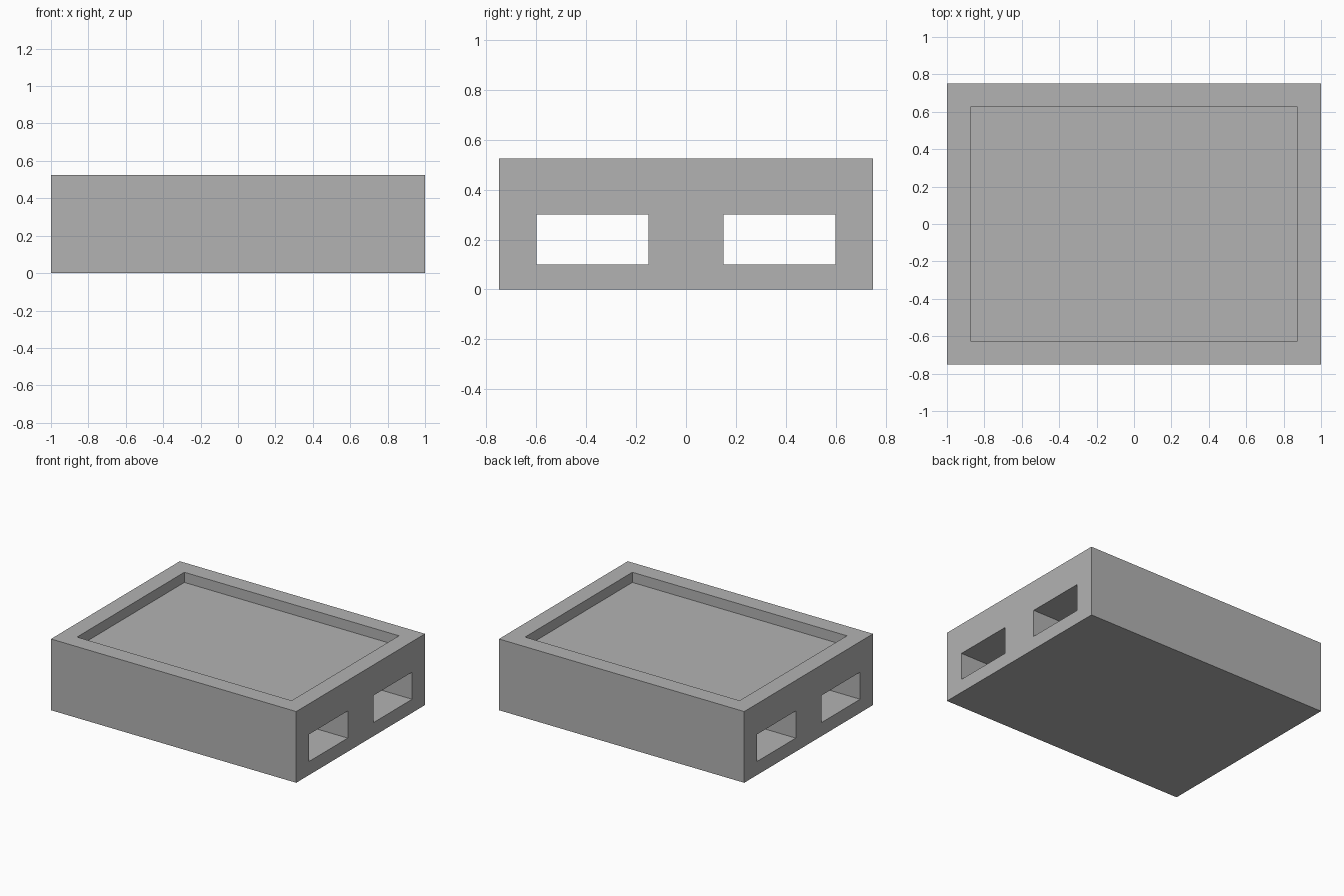
import bpy

default = bpy.data.objects.get("Cube")
if default:
    bpy.data.objects.remove(default, do_unlink=True)

LENGTH, WIDTH, HEIGHT = 2.0, 1.5, 0.525
RIM = 0.125
RECESS_FLOOR = 0.45
TUNNEL_Y, TUNNEL_Z = (0.15, 0.60), (0.10, 0.30)

grey = bpy.data.materials.new("plain_grey")
grey.use_nodes = True
colour = (0.45, 0.45, 0.45, 1)
grey.diffuse_color = colour
grey.node_tree.nodes["Principled BSDF"].inputs["Base Color"].default_value = colour


def box(name, low, high):
    """Axis-aligned box between two corners."""
    centre = [(a + b) / 2 for a, b in zip(low, high)]
    bpy.ops.mesh.primitive_cube_add(size=1, location=centre)
    obj = bpy.context.object
    obj.name = name
    obj.scale = [b - a for a, b in zip(low, high)]
    bpy.ops.object.transform_apply(location=True, rotation=False, scale=True)
    obj.data.materials.append(grey)
    return obj


def cut(target, cutter):
    """Subtract the cutter from the target and discard it."""
    mod = target.modifiers.new("cut", "BOOLEAN")
    mod.operation = "DIFFERENCE"
    mod.solver = "EXACT"
    mod.object = cutter
    bpy.context.view_layer.objects.active = target
    bpy.ops.object.modifier_apply(modifier=mod.name)
    bpy.data.objects.remove(cutter, do_unlink=True)


# Solid base block
x, y = LENGTH / 2, WIDTH / 2
base = box("pallet_base", (-x, -y, 0), (x, y, HEIGHT))

# Shallow tray recess in the top
cut(base, box("recess_cutter", (RIM - x, RIM - y, RECESS_FLOOR),
              (x - RIM, y - RIM, HEIGHT + 0.2)))

# Two fork tunnels running the full length
for side in (-1, 1):
    near, far = sorted(side * v for v in TUNNEL_Y)
    cut(base, box("tunnel_cutter", (-x - 0.2, near, TUNNEL_Z[0]),
                  (x + 0.2, far, TUNNEL_Z[1])))
